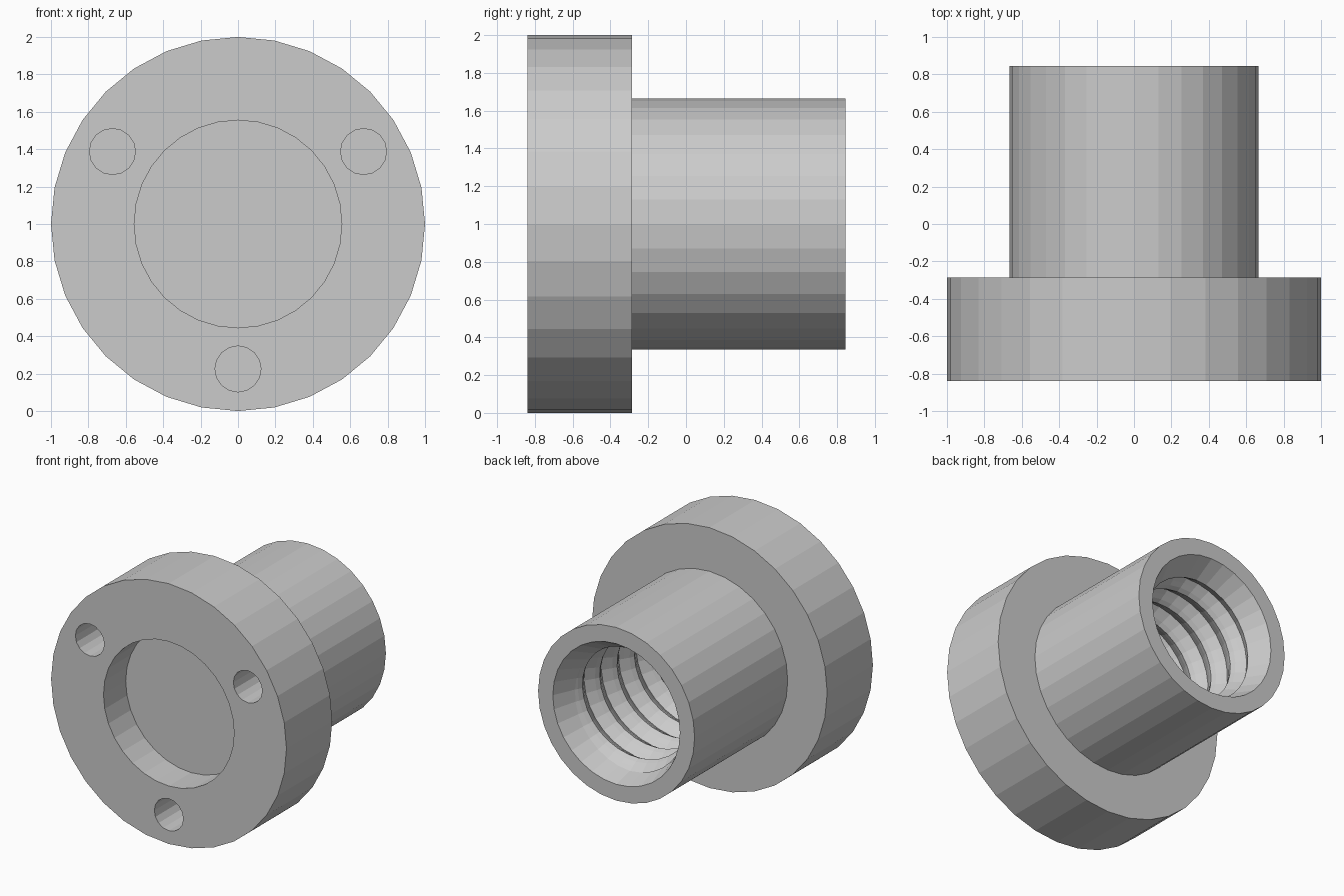
import bpy, bmesh
from math import sin, cos, pi, radians

if "Cube" in bpy.data.objects:
    bpy.data.objects.remove(bpy.data.objects["Cube"])

N = 32                        # sides around the main axis
PITCH, MINOR, MAJOR = 0.21, 0.44, 0.50
Y_THREAD, Y_FLOOR, Y_END = 0.68, -0.40, 0.845


def polar(r, a, y):
    return (r * sin(a), y, 1 + r * cos(a))


# Thread radius: narrow crest, V-shaped groove, advancing along the axis
def thread_radius(y, a):
    p = ((Y_THREAD - y) / PITCH - a / (2 * pi)) % 1.0
    t = max(0.0, min(1.0, (0.5 - abs(p - 0.5)) * 2 / 0.9 - 0.1))
    return MINOR + (MAJOR - MINOR) * t


bm = bmesh.new()


def ring(r, y):
    return [bm.verts.new(polar(r, 2 * pi * i / N, y)) for i in range(N)]


def bridge(a, b):
    for i in range(len(a)):
        j = (i + 1) % len(a)
        bm.faces.new((a[i], a[j], b[j], b[i]))


# Outer shell: recess floor, flange, barrel, mouth rim
profile = [(0.555, -0.57), (0.555, -0.84), (1.0, -0.84), (1.0, -0.285),
           (0.665, -0.285), (0.665, Y_END), (0.54, Y_END)]
rings = [ring(r, y) for r, y in profile]
bm.faces.new(rings[0])
for a, b in zip(rings, rings[1:]):
    bridge(a, b)

# Threaded blind bore: helical rows clamped between the chamfer and the floor
STEP = 6
rows = int((Y_THREAD - Y_FLOOR) / PITCH + 3) * STEP
cols = []
for i in range(N + 1):
    a = 2 * pi * i / N
    col = [rings[-1][i % N]]
    for k in range(rows):
        y = Y_THREAD - (k / STEP - 1 + i / N) * PITCH
        y = max(Y_FLOOR, min(Y_THREAD, y))
        col.append(bm.verts.new(polar(thread_radius(y, a), a, y)))
    cols.append(col)
for a, b in zip(cols, cols[1:]):
    for k in range(rows):
        bm.faces.new((a[k], b[k], b[k + 1], a[k + 1]))
bm.faces.new([c[-1] for c in cols[:-1]])

bmesh.ops.remove_doubles(bm, verts=bm.verts, dist=0.0005)
bmesh.ops.recalc_face_normals(bm, faces=bm.faces)
mesh = bpy.data.meshes.new("threaded_flange")
bm.to_mesh(mesh)
bm.free()
body = bpy.data.objects.new("threaded_flange", mesh)
bpy.context.collection.objects.link(body)

# Three blind bolt holes in the front face
for n, ang in enumerate((30, 150, 270)):
    a = radians(ang)
    bpy.ops.mesh.primitive_cylinder_add(
        vertices=16, radius=0.123, depth=0.5,
        location=(0.775 * cos(a), -0.82, 1 + 0.775 * sin(a)), rotation=(pi / 2, 0, 0))
    cutter = bpy.context.object
    cutter.name = f"bolt_hole_cutter_{n + 1}"
    cutter.hide_render = True
    cutter.hide_set(True)
    mod = body.modifiers.new("bolt_hole", 'BOOLEAN')
    mod.operation, mod.solver, mod.object = 'DIFFERENCE', 'EXACT', cutter
